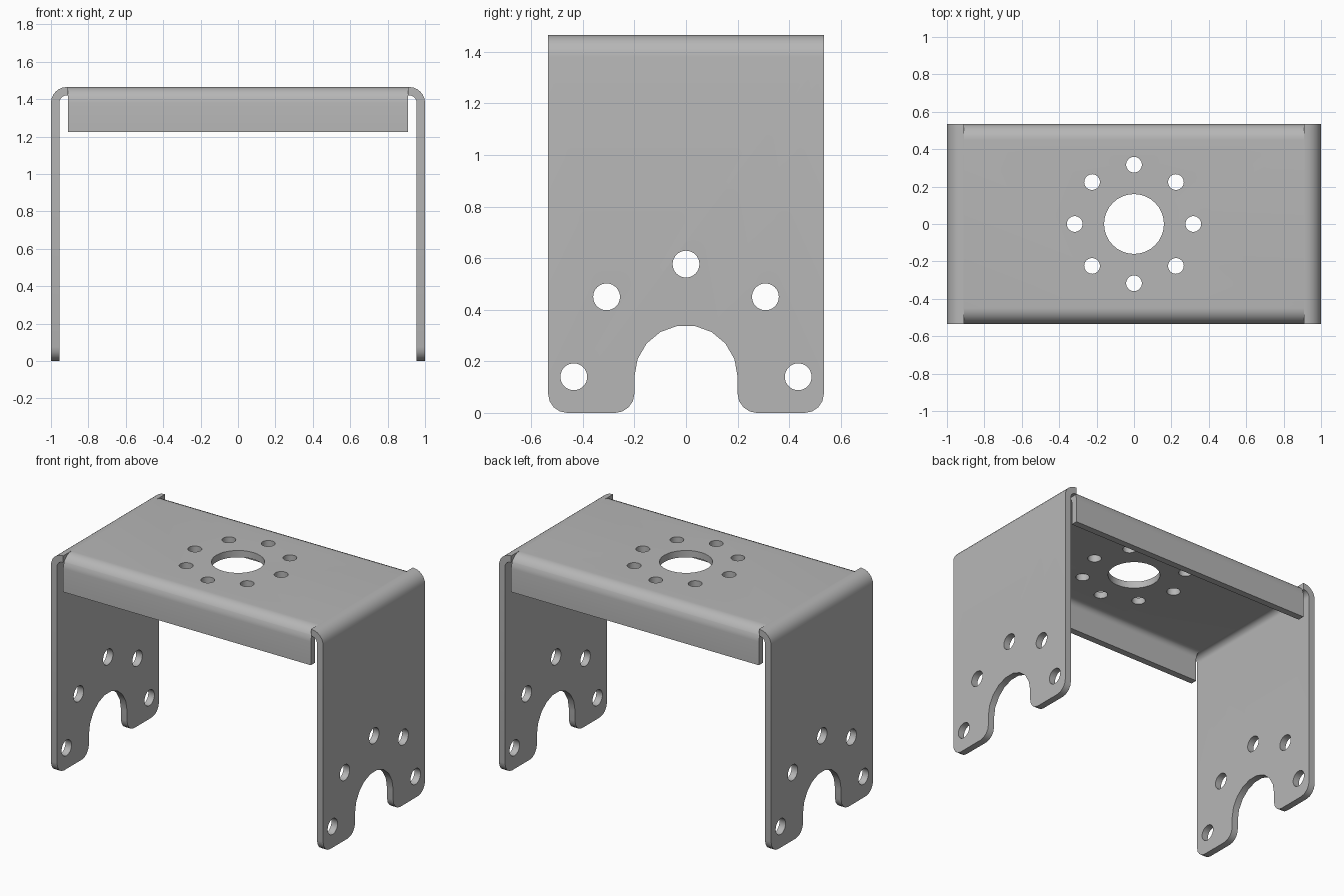
import bpy, bmesh
from math import sin, cos, pi, radians
from mathutils import Vector

if "Cube" in bpy.data.objects:
    bpy.data.objects.remove(bpy.data.objects["Cube"], do_unlink=True)

TOP, THICK, BEND = 1.465, 0.045, 0.085      # sheet height, thickness, outer bend radius
HALF_X, HALF_Y, SLIT = 1.0, 0.535, 0.91

steel = bpy.data.materials.new("grey_steel")
steel.use_nodes = True
grey = (0.47, 0.47, 0.47, 1)
steel.diffuse_color = grey
steel.node_tree.nodes["Principled BSDF"].inputs["Base Color"].default_value = grey


def arc(cu, cv, r, start, end, n):
    angles = [radians(start + (end - start) * i / n) for i in range(n + 1)]
    return [(cu + r * cos(a), cv + r * sin(a)) for a in angles]


def prism(name, points, axis, low, high):
    """Extrude a 2D outline along the x, y or z axis."""
    place = {"x": lambda u, v, d: (d, u, v),
             "y": lambda u, v, d: (u, d, v),
             "z": lambda u, v, d: (u, v, d)}[axis]
    bm = bmesh.new()
    face = bm.faces.new([bm.verts.new(place(u, v, low)) for u, v in points])
    moved = bmesh.ops.extrude_face_region(bm, geom=[face])["geom"]
    shift = Vector(place(0, 0, high - low))
    bmesh.ops.translate(bm, vec=shift, verts=[g for g in moved if isinstance(g, bmesh.types.BMVert)])
    bmesh.ops.recalc_face_normals(bm, faces=bm.faces)
    mesh = bpy.data.meshes.new(name)
    bm.to_mesh(mesh)
    bm.free()
    mesh.materials.append(steel)
    obj = bpy.data.objects.new(name, mesh)
    bpy.context.collection.objects.link(obj)
    return obj


def combine(obj, other, operation):
    """Apply a boolean and discard the second solid."""
    mod = obj.modifiers.new("combine", "BOOLEAN")
    mod.operation, mod.solver, mod.object = operation, "EXACT", other
    bpy.context.view_layer.objects.active = obj
    bpy.ops.object.modifier_apply(modifier=mod.name)
    bpy.data.objects.remove(other, do_unlink=True)


def drill(obj, u, v, r, axis, low, high):
    combine(obj, prism("drill", arc(u, v, r, 0, 360, 32)[:-1], axis, low, high), "DIFFERENCE")


def folded_edge(half, bottom):
    """Outer line going down and inner line coming back up around one bend."""
    cu, cv = half - BEND, TOP - BEND
    outer = arc(cu, cv, BEND, 90, 0, 6) + [(half, bottom)]
    inner = [(half - THICK, bottom)] + arc(cu, cv, BEND - THICK, 0, 90, 6)
    return outer, inner


def flip(points):
    return [(-u, v) for u, v in reversed(points)]


# Top plate with front and back flanges
outer, inner = folded_edge(HALF_Y, 1.225)
bracket = prism("bracket", outer + inner + flip(inner) + flip(outer), "x", -SLIT, SLIT)

# Central opening and ring of bolt holes
drill(bracket, 0, 0, 0.16, "z", 1.3, 1.6)
for i in range(8):
    a = i * pi / 4
    drill(bracket, 0.317 * cos(a), 0.317 * sin(a), 0.042, "z", 1.3, 1.6)

# Side plate outline: rounded feet with an arched notch between them
R = 0.075
half_outline = ([(HALF_Y, 1.6)]
                + arc(HALF_Y - R, R, R, 0, -90, 4)
                + arc(0.2 + R, R, R, 270, 180, 4)
                + arc(0, 0.14, 0.2, 0, 80, 4))
outline = half_outline + flip(half_outline)

for side in (1, -1):
    outer, inner = folded_edge(HALF_X, -0.2)
    strip = [(SLIT, TOP)] + outer + inner + [(SLIT, TOP - THICK)]
    leg = prism("side_plate", [(side * u, v) for u, v in strip], "y", -0.7, 0.7)
    low, high = sorted((side * 0.8, side * 1.1))
    combine(leg, prism("outline", outline, "x", low, high), "INTERSECT")
    for y, z in ((0, 0.577), (0.308, 0.45), (-0.308, 0.45), (0.435, 0.14), (-0.435, 0.14)):
        drill(leg, y, z, 0.052, "x", low, high)
    combine(bracket, leg, "UNION")

# Smooth bends, sharp sheet edges
bpy.ops.object.select_all(action="DESELECT")
bracket.select_set(True)
bpy.context.view_layer.objects.active = bracket
bpy.ops.object.shade_smooth_by_angle(angle=radians(30))
